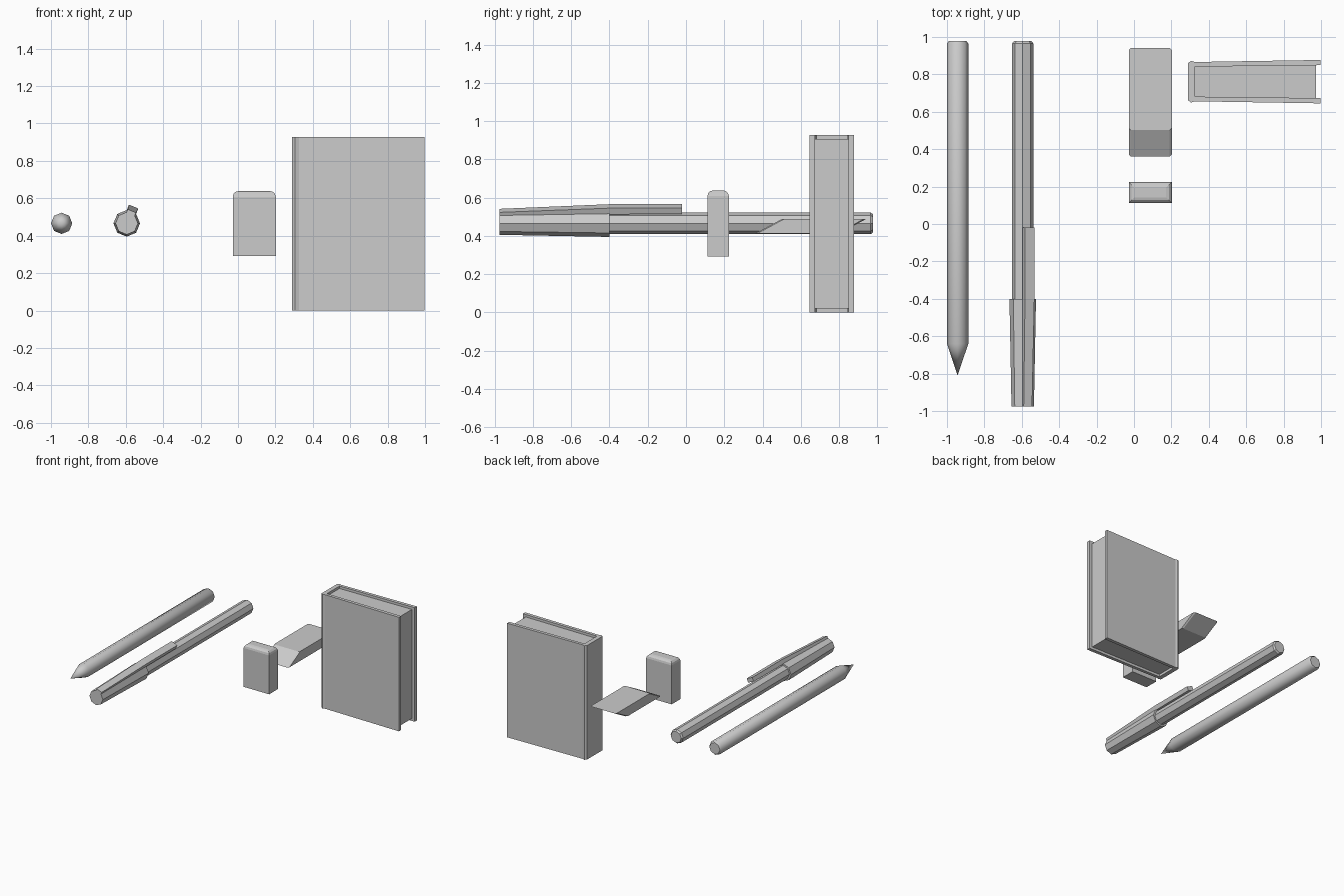
import bpy, bmesh, math
from mathutils import Vector

if "Cube" in bpy.data.objects:
    bpy.data.objects.remove(bpy.data.objects["Cube"])


def finish(name, bm):
    bmesh.ops.recalc_face_normals(bm, faces=bm.faces)
    me = bpy.data.meshes.new(name)
    bm.to_mesh(me)
    bm.free()
    ob = bpy.data.objects.new(name, me)
    bpy.context.collection.objects.link(ob)
    return ob


def loft(name, rings, tip=None):
    """Skin closed rings of points, capping both ends (or closing the start to a tip)."""
    bm = bmesh.new()
    vs = [[bm.verts.new(p) for p in ring] for ring in rings]
    n = len(vs[0])
    for a, b in zip(vs, vs[1:]):
        for i in range(n):
            j = (i + 1) % n
            bm.faces.new((a[i], a[j], b[j], b[i]))
    bm.faces.new(vs[-1])
    if tip is None:
        bm.faces.new(vs[0])
    else:
        t = bm.verts.new(tip)
        for i in range(n):
            bm.faces.new((t, vs[0][i], vs[0][(i + 1) % n]))
    return finish(name, bm)


def octagon(x, y, r, z=0.466):
    return [(x + r * math.cos(i * math.pi / 4), y, z + r * math.sin(i * math.pi / 4))
            for i in range(8)]


def box(name, lo, hi, bevel_top=0):
    bm = bmesh.new()
    bmesh.ops.create_cube(bm, size=1)
    for v in bm.verts:
        v.co = [lo[k] if v.co[k] < 0 else hi[k] for k in range(3)]
    if bevel_top:
        top = [e for e in bm.edges if all(v.co.z == max(w.co.z for w in bm.verts) for v in e.verts)]
        bmesh.ops.bevel(bm, geom=top, offset=bevel_top, segments=3, profile=0.5, affect='EDGES')
    return finish(name, bm)


# Pencil: octagonal shaft with a smooth sharpened point
PX, R = -0.943, 0.057
pencil = loft("pencil",
              [octagon(PX, -0.64, R), octagon(PX, 0.965, R), octagon(PX, 0.978, R - 0.01)],
              tip=(PX, -0.81, 0.466))
pencil.select_set(True)
bpy.context.view_layer.objects.active = pencil
bpy.ops.object.shade_smooth_by_angle(angle=math.radians(43))

# Pen: barrel and tapered cap
NX = -0.595
loft("pen_barrel",
     [octagon(NX, -0.42, R), octagon(NX, 0.965, R), octagon(NX, 0.978, R - 0.01)])
loft("pen_cap", [octagon(NX, -0.975, 0.06), octagon(NX, -0.4, 0.071)])

# Pen clip: sits on one cap facet, follows the taper, then runs straight
out = Vector((math.sin(math.pi / 8), 0, math.cos(math.pi / 8)))
side = Vector((out.z, 0, -out.x))


def clip_ring(y, r0, r1, w):
    c = Vector((NX, y, 0.466))
    return [c + out * r + side * s for r, s in ((r0, -w), (r0, w), (r1, w), (r1, -w))]


loft("pen_clip", [clip_ring(-0.975, 0.045, 0.072, 0.024),
                  clip_ring(-0.4, 0.062, 0.097, 0.027),
                  clip_ring(-0.02, 0.064, 0.097, 0.027)])

# Sharpener block: upright with a rounded top
box("upright_block", (-0.028, 0.112, 0.292), (0.202, 0.224, 0.638), bevel_top=0.03)

# Eraser: slanted slab with slightly clipped side corners
X0, X1, C = -0.028, 0.202, 0.012
profile = [(0.36, 0.412), (0.80, 0.412), (0.942, 0.489), (0.502, 0.489)]


def slab_ring(x, inset):
    return [(x, y + (inset if i in (0, 3) else -inset), z) for i, (y, z) in enumerate(profile)]


loft("eraser", [slab_ring(X0, C), slab_ring(X0 + C, 0), slab_ring(X1 - C, 0), slab_ring(X1, C)])

# Book: U-shaped cover profile mirrored about its mid plane, with a page block inside
MID = 0.761
half = [(0.29, 0.100), (0.305, 0.112), (0.325, 0.105), (0.997, 0.116),
        (0.997, 0.088), (0.325, 0.080)]
outline = half + [(x, -d) for x, d in reversed(half)]
loft("book_cover", [[(x, MID + d, z) for x, d in outline] for z in (0, 0.928)])
page = [(0.32, 0.081), (0.972, 0.089), (0.972, -0.089), (0.32, -0.081)]
loft("book_pages", [[(x, MID + d, z) for x, d in page] for z in (0.02, 0.908)])
